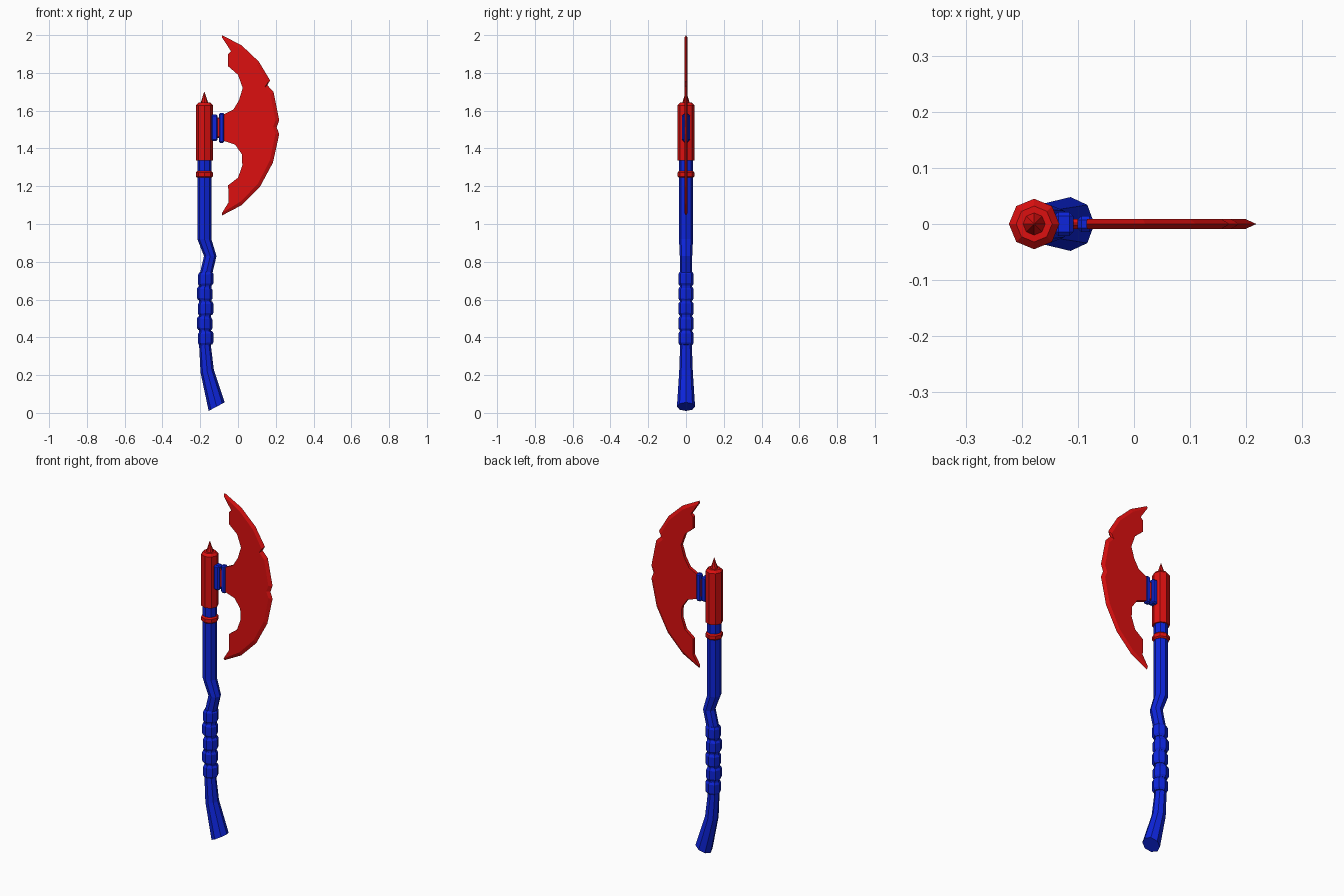
import bpy, bmesh, math
from mathutils import Vector

cube = bpy.data.objects.get("Cube")
if cube:
    bpy.data.objects.remove(cube, do_unlink=True)


def material(name, rgb):
    m = bpy.data.materials.new(name)
    m.use_nodes = True
    m.diffuse_color = (*rgb, 1)
    m.node_tree.nodes["Principled BSDF"].inputs["Base Color"].default_value = (*rgb, 1)
    return m


RED = material("red", (0.72, 0.005, 0.005))
BLUE = material("blue", (0.004, 0.018, 0.72))
AXIS = -0.178


def finish(name, bm, mat):
    bmesh.ops.recalc_face_normals(bm, faces=bm.faces)
    me = bpy.data.meshes.new(name)
    bm.to_mesh(me)
    bm.free()
    me.materials.append(mat)
    ob = bpy.data.objects.new(name, me)
    bpy.context.collection.objects.link(ob)
    return ob


def tube(name, rings, mat):
    """Eight-sided tube through rings of (x, z, radius, tilt)."""
    bm = bmesh.new()
    loops = []
    for x, z, r, tilt in rings:
        loop = []
        for i in range(8):
            a = math.tau * i / 8
            c = r * math.cos(a)
            loop.append(bm.verts.new((x + c * math.cos(tilt), r * math.sin(a),
                                      z + c * math.sin(tilt))))
        loops.append(loop)
    for lo, hi in zip(loops, loops[1:]):
        for i in range(8):
            j = (i + 1) % 8
            bm.faces.new((lo[i], lo[j], hi[j], hi[i]))
    bm.faces.new(loops[0])
    bm.faces.new(loops[-1])
    return finish(name, bm, mat)


def block(name, x0, x1, z0, z1, half_y, mat):
    """Box with chamfered edges."""
    bm = bmesh.new()
    bmesh.ops.create_cube(bm, size=1)
    for v in bm.verts:
        v.co = ((x0 + x1) / 2 + v.co.x * (x1 - x0), v.co.y * 2 * half_y,
                (z0 + z1) / 2 + v.co.z * (z1 - z0))
    bmesh.ops.bevel(bm, geom=bm.edges[:], offset=0.007, segments=1, affect='EDGES')
    return finish(name, bm, mat)


# Shaft, with a kink above the grip and a flared, slanted foot
tube("handle", [(-0.113, 0.033, 0.048, 0.49), (-0.163, 0.22, 0.036, 0.2),
                (-0.175, 0.36, 0.031, 0), (-0.173, 0.72, 0.033, 0),
                (-0.147, 0.83, 0.033, 0), (AXIS, 0.92, 0.037, 0),
                (AXIS, 1.35, 0.037, 0)], BLUE)

# Grip wraps
for i in range(5):
    x = -0.174 + 0.003 * (-1) ** i
    z, t = 0.395 + 0.0785 * i, 0.06 * (-1) ** i
    tube(f"grip_wrap_{i + 1}", [(x, z - 0.036, 0.034, t), (x, z - 0.024, 0.041, t),
                                (x, z + 0.024, 0.041, t), (x, z + 0.036, 0.034, t)], BLUE)

# Neck band, head socket and top spike
tube("neck_band", [(AXIS, 1.245, 0.038, 0), (AXIS, 1.252, 0.045, 0),
                   (AXIS, 1.272, 0.045, 0), (AXIS, 1.28, 0.038, 0)], RED)
tube("head_socket", [(AXIS, 1.335, 0.045, 0), (AXIS, 1.628, 0.045, 0),
                     (AXIS, 1.642, 0.032, 0)], RED)
tube("top_spike", [(AXIS, 1.635, 0.022, 0), (AXIS, 1.7, 0.001, 0)], RED)

# Clamps joining the blade to the socket
block("inner_clamp", -0.142, -0.108, 1.44, 1.58, 0.021, BLUE)
block("outer_clamp", -0.101, -0.072, 1.43, 1.588, 0.014, BLUE)
block("blade_tang", -0.15, -0.06, 1.455, 1.565, 0.009, RED)

# Blade: cutting edge from top tip to bottom tip, then the back edge upward
CUTTING = [(-0.085, 2.0), (0.02, 1.945), (0.11, 1.86), (0.17, 1.76), (0.155, 1.735),
           (0.188, 1.7), (0.218, 1.55), (0.205, 1.512), (0.218, 1.475), (0.185, 1.325),
           (0.115, 1.195), (0.02, 1.1), (-0.085, 1.045)]
BACK = [(-0.05, 1.115), (-0.052, 1.205), (0, 1.245), (0.023, 1.31), (0.02, 1.37),
        (-0.015, 1.42), (-0.075, 1.44), (-0.075, 1.58), (-0.025, 1.605), (0.005, 1.655),
        (0.025, 1.72), (0, 1.79), (-0.052, 1.835), (-0.052, 1.9), (-0.037, 1.915)]
bm = bmesh.new()
center = Vector((-0.08, 1.52))
edge = [bm.verts.new((x, 0, z)) for x, z in CUTTING]
sides = []
for y in (-0.009, 0.009):
    side = []
    for i, (x, z) in enumerate(CUTTING):
        p = Vector((x, z))
        if 0 < i < len(CUTTING) - 1:
            p += (center - p).normalized() * 0.02
        else:
            p = p.lerp(Vector((-0.045, 1.52)), 0.03)
        side.append(bm.verts.new((p.x, y, p.y)))
    side += [bm.verts.new((x, y, z)) for x, z in BACK]
    bm.faces.new(side)
    for i in range(len(CUTTING) - 1):
        bm.faces.new((edge[i], edge[i + 1], side[i + 1], side[i]))
    sides.append(side)
front, rear = sides
n, c = len(front), len(CUTTING)
for i in range(c - 1, n):
    j = (i + 1) % n
    bm.faces.new((front[i], front[j], rear[j], rear[i]))
for i in (0, c - 1):
    bm.faces.new((edge[i], front[i], rear[i]))
finish("axe_blade", bm, RED)
